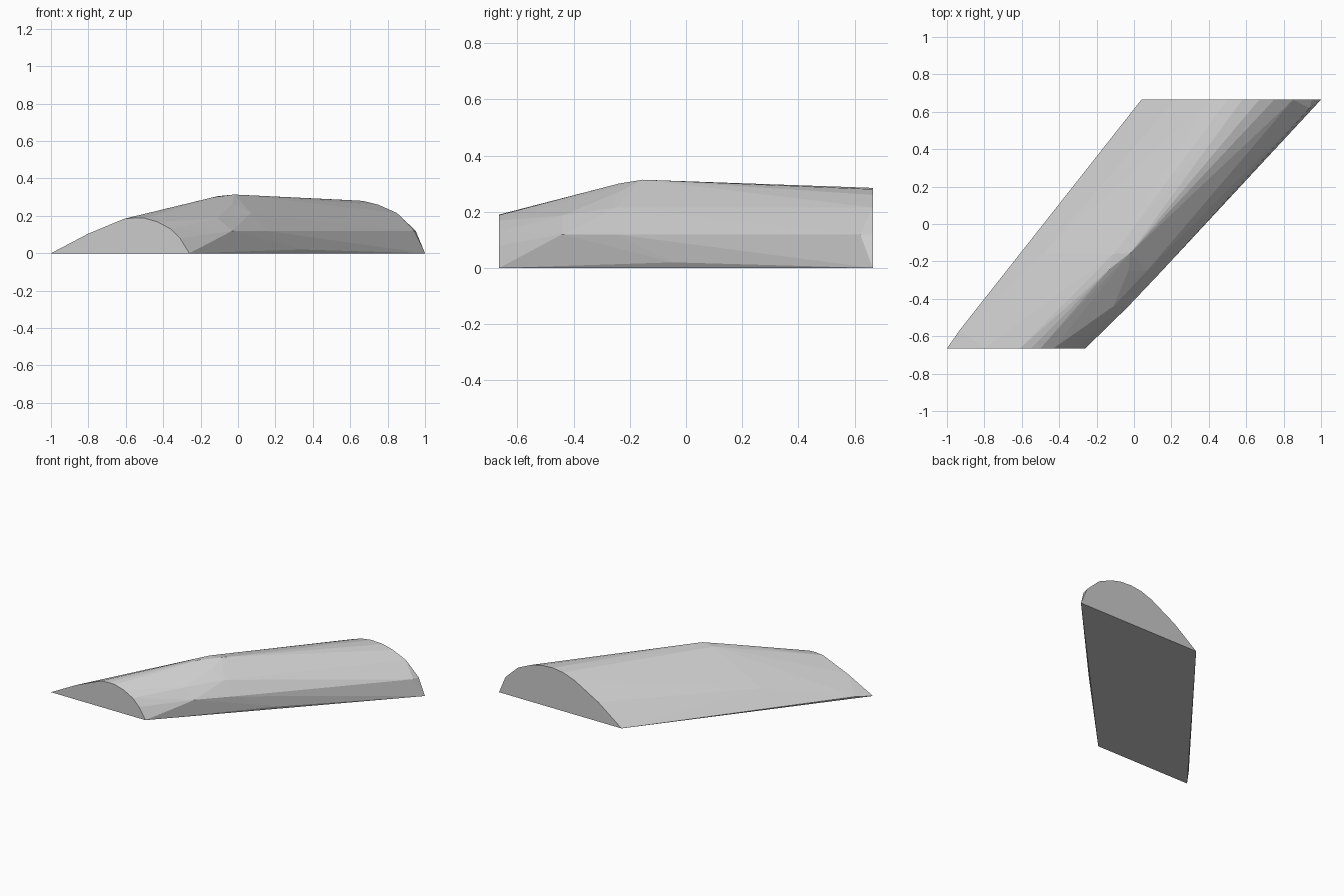
import bpy, bmesh

if "Cube" in bpy.data.objects:
    bpy.data.objects.remove(bpy.data.objects["Cube"])

# Cross-sections of the slanted shell: (x, z) at each end
front_arch = [(-1, 0), (-0.8, 0.105), (-0.61, 0.184), (-0.55, 0.19), (-0.5, 0.188),
              (-0.43, 0.168), (-0.36, 0.13), (-0.31, 0.08), (-0.26, 0)]
back_arch = [(0.04, 0), (0.22, 0.136), (0.41, 0.243), (0.5, 0.274), (0.58, 0.285), (0.67, 0.28),
             (0.75, 0.26), (0.85, 0.215), (0.95, 0.12), (1, 0)]
# Slanted shoulder where the roof bends down toward the front
shoulder = [(-0.02, -0.155, 0.314), (-0.11, -0.16, 0.305), (-0.13, -0.24, 0.3),
            (-0.03, -0.25, 0.265), (0.07, -0.25, 0.215), (-0.11, -0.44, 0.187)]
# Slight bulge of the right wall and the left slope
right_wall = [(-0.03, -0.44, 0.12), (0.15, -0.25, 0.12), (0.94, 0.62, 0.12), (0.34, -0.045, 0.02)]
left_slope = [(-0.48, -0.155, 0.112), (-0.93, -0.565, 0.015)]
HALF = 0.665

# Convex faceted shell stretched over the sections
bm = bmesh.new()
points = [(x, -HALF, z) for x, z in front_arch] + [(x, HALF, z) for x, z in back_arch]
points += shoulder + right_wall + left_slope
verts = [bm.verts.new(p) for p in points]
bmesh.ops.convex_hull(bm, input=verts)
loose = [v for v in bm.verts if not v.link_faces]
bmesh.ops.delete(bm, geom=loose, context='VERTS')
bmesh.ops.dissolve_limit(bm, angle_limit=0.01, verts=bm.verts[:], edges=bm.edges[:])
bmesh.ops.recalc_face_normals(bm, faces=bm.faces[:])
mesh = bpy.data.meshes.new("slanted_shell")
bm.to_mesh(mesh)
bm.free()
bpy.context.collection.objects.link(bpy.data.objects.new("slanted_shell", mesh))
